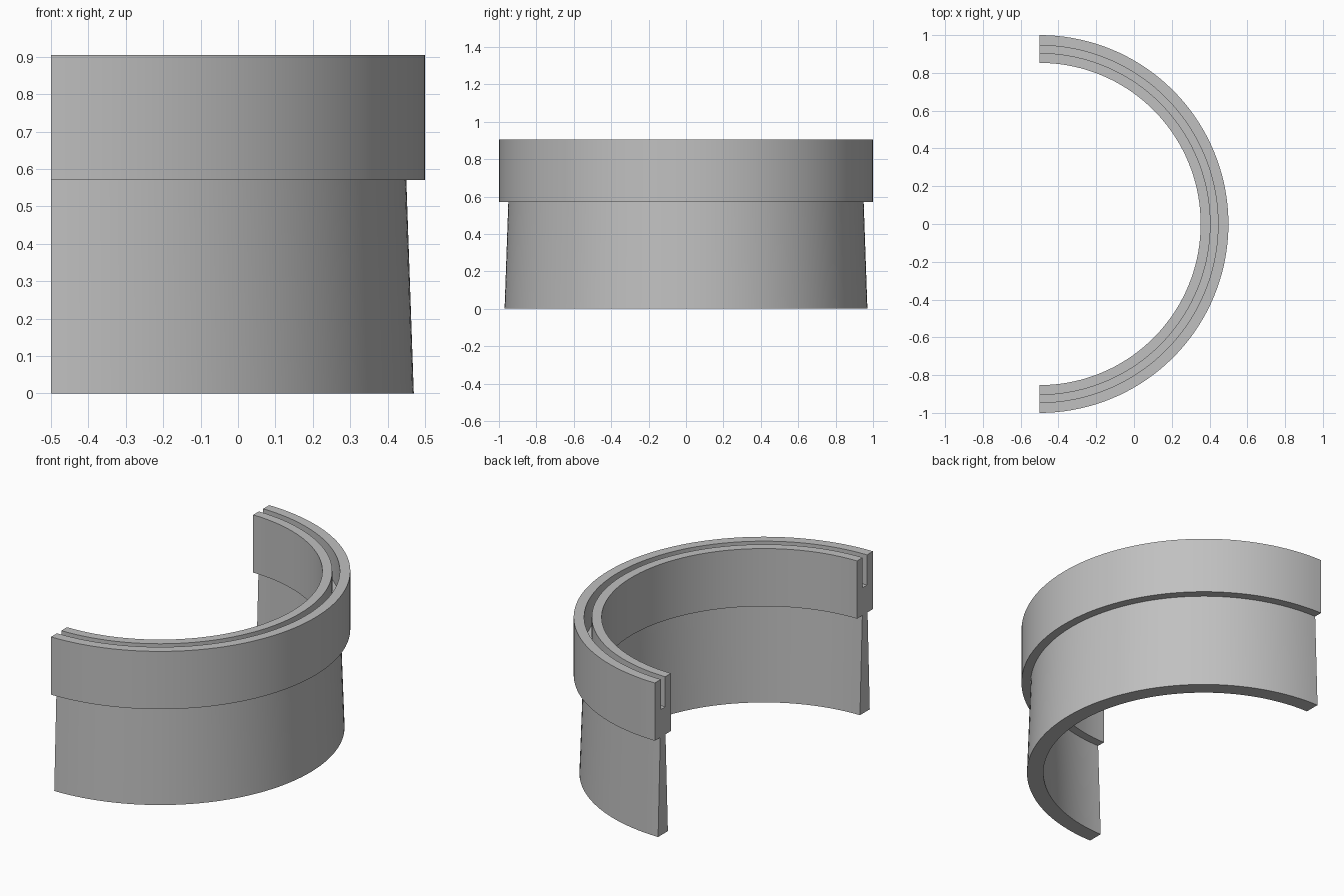
import bpy, bmesh, math
from mathutils import Vector

cube = bpy.data.objects.get("Cube")
if cube:
    bpy.data.objects.remove(cube, do_unlink=True)

# Plain grey material
grey = bpy.data.materials.new("plain grey")
grey.use_nodes = True
colour = (0.53, 0.53, 0.53, 1)
grey.diffuse_color = colour
grey.node_tree.nodes["Principled BSDF"].inputs["Base Color"].default_value = colour

# Half-ring cross-section (radius, height): grooved collar over a flared skirt
TOP, LEDGE, GROOVE = 0.905, 0.57, 0.73
section = [
    (0.88, 0), (0.97, 0), (0.95, LEDGE), (1.0, LEDGE), (1.0, TOP),
    (0.945, TOP), (0.945, GROOVE), (0.905, GROOVE), (0.905, TOP),
    (0.853, TOP), (0.853, LEDGE), (0.902, LEDGE),
]
CENTRE = Vector((-0.5, 0, 0))
SEGMENTS = 72

# Sweep the section through half a turn, keeping both flat ends closed
bm = bmesh.new()
verts = [bm.verts.new((CENTRE.x, -r, z)) for r, z in section]
start = bm.faces.new(verts)
bmesh.ops.spin(bm, geom=[start], cent=CENTRE, axis=(0, 0, 1),
               angle=math.pi, steps=SEGMENTS, use_duplicate=False)
# Make sure the starting end is capped
ends = [f for f in bm.faces if len(f.verts) == len(section)]
if not any(f.calc_center_median().y < 0 for f in ends):
    bm.faces.new([v for v in verts if v.is_valid])
bmesh.ops.recalc_face_normals(bm, faces=bm.faces)

mesh = bpy.data.meshes.new("grooved_half_ring")
bm.to_mesh(mesh)
bm.free()
mesh.materials.append(grey)
ring = bpy.data.objects.new("grooved_half_ring", mesh)
bpy.context.collection.objects.link(ring)

# Smooth the curved walls, keep the corners sharp
bpy.ops.object.select_all(action="DESELECT")
ring.select_set(True)
bpy.context.view_layer.objects.active = ring
bpy.ops.object.shade_smooth_by_angle(angle=math.radians(30))
